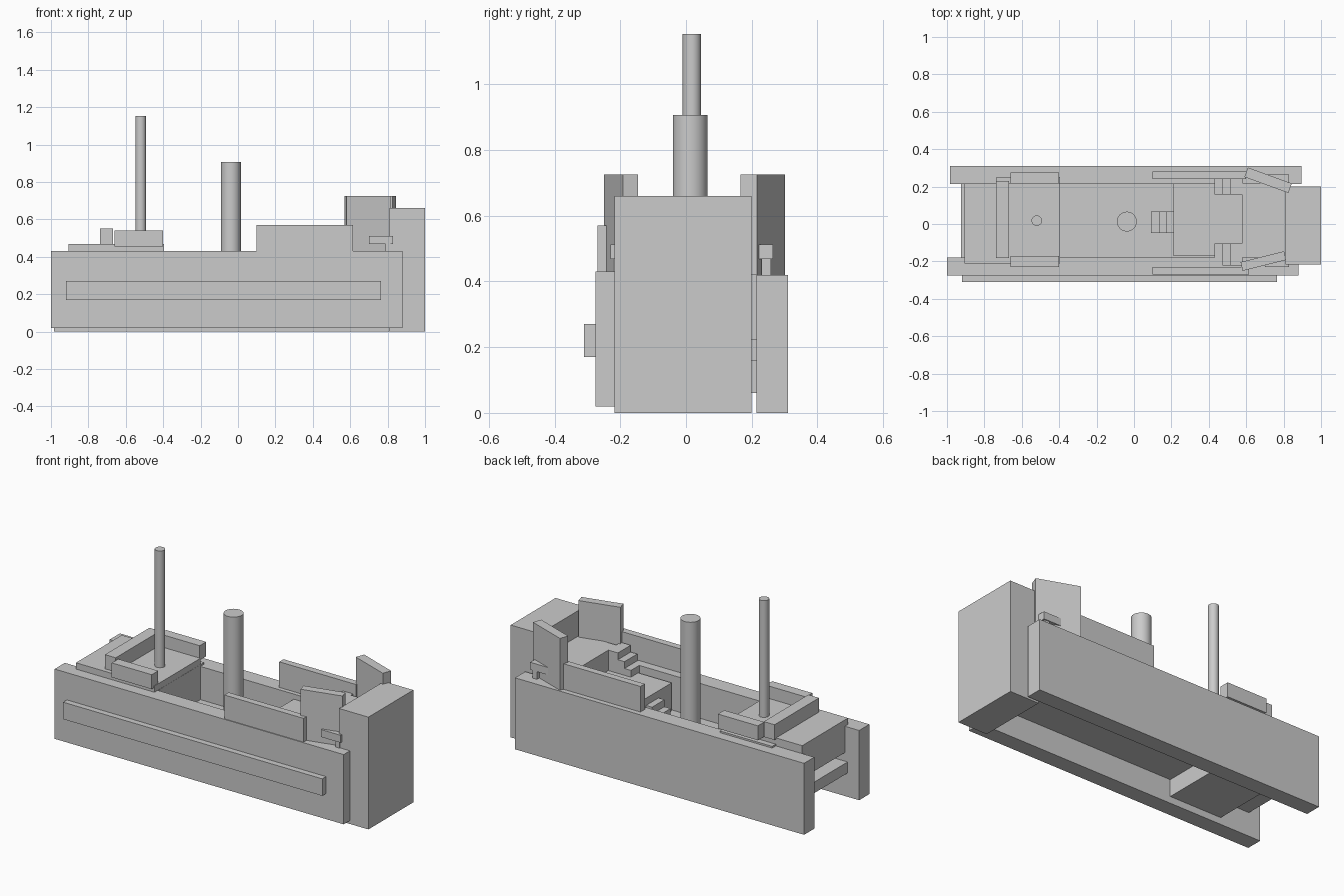
import bpy, math

CY = 0.0175  # ship centre line


def box(name, x0, x1, y0, y1, z0, z1, turn=0):
    bpy.ops.mesh.primitive_cube_add(size=1, location=((x0 + x1) / 2, (y0 + y1) / 2, (z0 + z1) / 2))
    o = bpy.context.object
    o.name = name
    o.scale = (x1 - x0, y1 - y0, z1 - z0)
    o.rotation_euler.z = turn
    bpy.ops.object.transform_apply(location=False, rotation=False, scale=True)
    return o


def pole(name, x, y, r, z0, z1):
    bpy.ops.mesh.primitive_cylinder_add(vertices=32, radius=r, depth=z1 - z0, location=(x, y, (z0 + z1) / 2))
    bpy.context.object.name = name
    bpy.ops.object.shade_smooth_by_angle()


def stairs(name, xs, y0, y1, base, rise):
    # each step stands on the deck below and is one rise taller
    for i in range(len(xs) - 1):
        box(f"{name}_{i + 1}", xs[i], xs[i + 1], y0, y1, base - 0.02, base + rise * (i + 1))


# hull
box("hull_side_front", -1.0, 0.88, -0.275, -0.18, 0.02, 0.43)
box("hull_side_back", -0.985, 0.895, 0.215, 0.31, 0.0, 0.42)
box("rubbing_strip", -0.92, 0.765, -0.31, -0.27, 0.17, 0.27)
box("bow_block", 0.81, 1.0, -0.217, 0.2, 0.0, 0.66)
box("main_deck", -0.925, 0.825, -0.2, 0.22, 0.16, 0.225)

# stern
box("stern_hold", -0.735, -0.395, -0.19, 0.25, 0.06, 0.43)
box("stern_deck", -0.907, -0.396, -0.21, 0.216, 0.275, 0.467)
box("stern_rail", -0.737, -0.667, -0.183, 0.23, 0.46, 0.55)
box("stern_side_rail_front", -0.66, -0.4, -0.23, -0.17, 0.455, 0.54)
box("stern_side_rail_back", -0.66, -0.4, 0.216, 0.275, 0.455, 0.54)

# foredeck on two levels
box("lower_foredeck", 0.212, 0.82, -0.17, 0.215, 0.21, 0.39)
box("upper_foredeck", 0.577, 0.82, -0.18, 0.22, 0.38, 0.51)
stairs("deck_step", (0.09, 0.133, 0.173, 0.22), -0.047, 0.068, 0.225, 0.041)
for side, y0, y1 in (("front", -0.222, -0.103), ("back", 0.157, 0.243)):
    stairs(f"foredeck_step_{side}", (0.43, 0.472, 0.515, 0.58), y0, y1, 0.39, 0.04)

# bulwarks, bow plates and bow brackets on both sides
box("bulwark_front", 0.1, 0.615, -0.27, -0.23, 0.425, 0.57)
box("bulwark_back", 0.1, 0.6, 0.24, 0.28, 0.415, 0.57)
box("bow_plate_front", 0.572, 0.812, -0.222, -0.174, 0.43, 0.725, math.radians(14))
box("bow_plate_back", 0.592, 0.842, 0.207, 0.261, 0.42, 0.725, math.radians(-20))
for side, s in (("front", -1), ("back", 1)):
    a, b = sorted((CY + s * 0.205, CY + s * 0.247))
    box(f"bow_bracket_{side}", 0.7, 0.828, a, b, 0.468, 0.512)
    box(f"bow_bracket_foot_{side}", 0.788, 0.815, a + 0.008, b - 0.005, 0.4, 0.475)

# mast and funnel
pole("mast", -0.52, 0.018, 0.028, 0.45, 1.153)
pole("funnel", -0.038, 0.013, 0.053, 0.2, 0.907)
